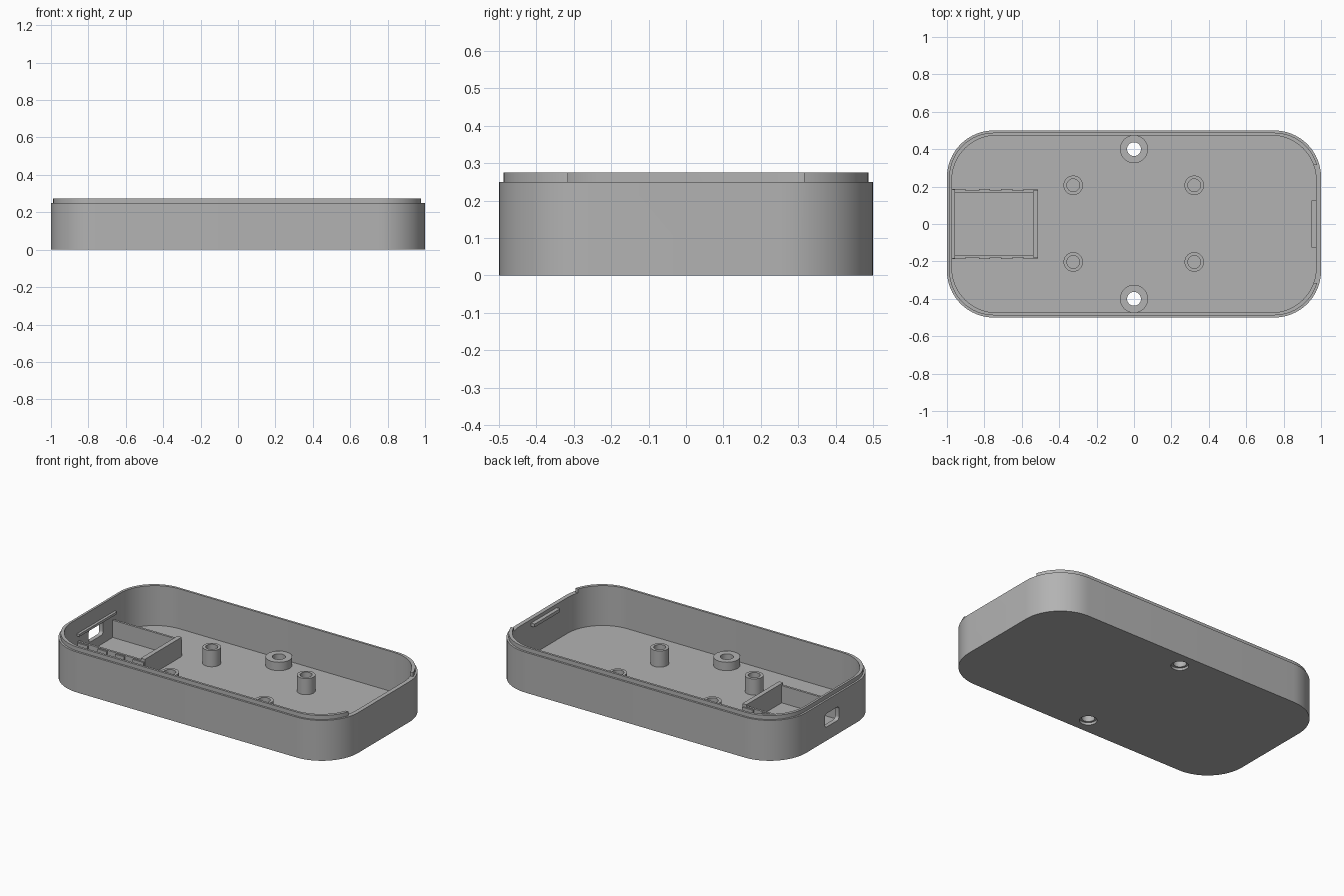
import bpy, bmesh, math
from math import cos, sin, pi, radians

if "Cube" in bpy.data.objects:
    bpy.data.objects.remove(bpy.data.objects["Cube"], do_unlink=True)

grey = bpy.data.materials.new("plain grey")
COLOUR = (0.45, 0.45, 0.45, 1)
grey.diffuse_color = COLOUR
grey.use_nodes = True
grey.node_tree.nodes["Principled BSDF"].inputs["Base Color"].default_value = COLOUR


def finish(bm, name):
    bmesh.ops.recalc_face_normals(bm, faces=bm.faces)
    mesh = bpy.data.meshes.new(name)
    bm.to_mesh(mesh)
    bm.free()
    mesh.materials.append(grey)
    ob = bpy.data.objects.new(name, mesh)
    bpy.context.collection.objects.link(ob)
    return ob


def smooth(ob):
    bpy.ops.object.select_all(action='DESELECT')
    ob.select_set(True)
    bpy.context.view_layer.objects.active = ob
    bpy.ops.object.shade_smooth_by_angle(angle=radians(30))


def rounded_rect(half_w, half_h, r, steps=16):
    points = []
    for k, (sx, sy) in enumerate([(1, 1), (-1, 1), (-1, -1), (1, -1)]):
        for i in range(steps + 1):
            a = (k + i / steps) * pi / 2
            points.append((sx * (half_w - r) + r * cos(a), sy * (half_h - r) + r * sin(a)))
    return points


def loft(name, rings):
    """Skin a list of equal-length 3D loops and cap both ends."""
    bm = bmesh.new()
    loops = [[bm.verts.new(p) for p in ring] for ring in rings]
    n = len(loops[0])
    for a, b in zip(loops, loops[1:]):
        for i in range(n):
            j = (i + 1) % n
            bm.faces.new((a[i], a[j], b[j], b[i]))
    bm.faces.new(loops[0])
    bm.faces.new(loops[-1])
    return finish(bm, name)


def lathe(name, profile, x, y, closed=False, steps=40):
    """Revolve (radius, height) points about a vertical axis."""
    bm = bmesh.new()
    loops = [[bm.verts.new((x + r * cos(2 * pi * i / steps), y + r * sin(2 * pi * i / steps), z))
              for i in range(steps)] for r, z in profile]
    pairs = list(zip(loops, loops[1:]))
    if closed:
        pairs.append((loops[-1], loops[0]))
    else:
        bm.faces.new(loops[0])
        bm.faces.new(loops[-1])
    for a, b in pairs:
        for i in range(steps):
            j = (i + 1) % steps
            bm.faces.new((a[i], a[j], b[j], b[i]))
    return finish(bm, name)


def box(name, x, y, z):
    """Box from (low, high) ranges on each axis."""
    bm = bmesh.new()
    bmesh.ops.create_cube(bm, size=1)
    for v in bm.verts:
        v.co = [lo + (c + 0.5) * (hi - lo) for c, (lo, hi) in zip(v.co, (x, y, z))]
    return finish(bm, name)


def cut(ob, cutter):
    cutter.hide_render = True
    mod = ob.modifiers.new("cut", 'BOOLEAN')
    mod.operation = 'DIFFERENCE'
    mod.solver = 'EXACT'
    mod.object = cutter
    bpy.context.view_layer.objects.active = ob
    bpy.ops.object.modifier_apply(modifier=mod.name)
    bpy.data.objects.remove(cutter, do_unlink=True)


# Tray with stepped rim: inset from the outside, corner radius, height
FLOOR, RIM, LIP = 0.028, 0.25, 0.275
sections = [(0, 0.25, 0), (0, 0.25, RIM), (0.012, 0.238, RIM),
            (0.012, 0.238, LIP), (0.026, 0.24, LIP), (0.026, 0.24, FLOOR)]
tray = loft("tray", [[(x, y, z) for x, y in rounded_rect(1 - d, 0.5 - d, r)]
                     for d, r, z in sections])

# Gap in the lip at one end
cut(tray, box("lip_gap", (0.8, 1.1), (-0.315, 0.315), (RIM, 0.4)))

# Connector opening with rounded corners at the other end
opening = rounded_rect(0.07, 0.042, 0.02, 6)
cut(tray, loft("port_cutter", [[(x, y, z + 0.126) for y, z in opening] for x in (-1.1, -0.9)]))

# Counterbored screw holes with raised bosses
for side, y in (("back", 0.4), ("front", -0.4)):
    bore = [(0.05, -0.05), (0.05, 0.015), (0.037, 0.015), (0.037, 0.1)]
    cut(tray, lathe("screw_cutter", bore, 0, y))
    ring = [(0.075, FLOOR - 0.005), (0.075, 0.08), (0.037, 0.08), (0.037, FLOOR - 0.005)]
    smooth(lathe(side + "_screw_boss", ring, 0, y, closed=True))
smooth(tray)

# Four hollow standoffs
for x in (-0.325, 0.322):
    for y in (-0.203, 0.207):
        name = ("back" if y > 0 else "front") + ("_left" if x > 0 else "_right") + "_standoff"
        post = [(0.052, FLOOR - 0.005), (0.052, 0.128), (0.034, 0.128), (0.034, FLOOR + 0.01)]
        smooth(lathe(name, post, x, y))

# Snap ridge inside the gapped end
box("left_snap_ridge", (0.95, 0.98), (-0.125, 0.125), (0.208, 0.228))

# Connector bay: ledge above the opening, end wall, side walls and ribs
box("port_ledge", (-0.98, -0.958), (-0.185, 0.185), (0.17, 0.185))
box("bay_end_wall", (-0.54, -0.512), (-0.18, 0.18), (FLOOR - 0.005, 0.148))
for side, s in (("back", 1), ("front", -1)):
    box(side + "_bay_wall", (-0.98, -0.53), sorted((s * 0.165, s * 0.179)),
        (FLOOR - 0.005, 0.135))
    for i, (lo, hi) in enumerate([(-0.97, -0.9), (-0.83, -0.77), (-0.71, -0.65), (-0.59, -0.515)]):
        box(f"{side}_bay_rib_{i + 1}", (lo, hi), sorted((s * 0.172, s * 0.188)),
            (FLOOR - 0.005, 0.13))
